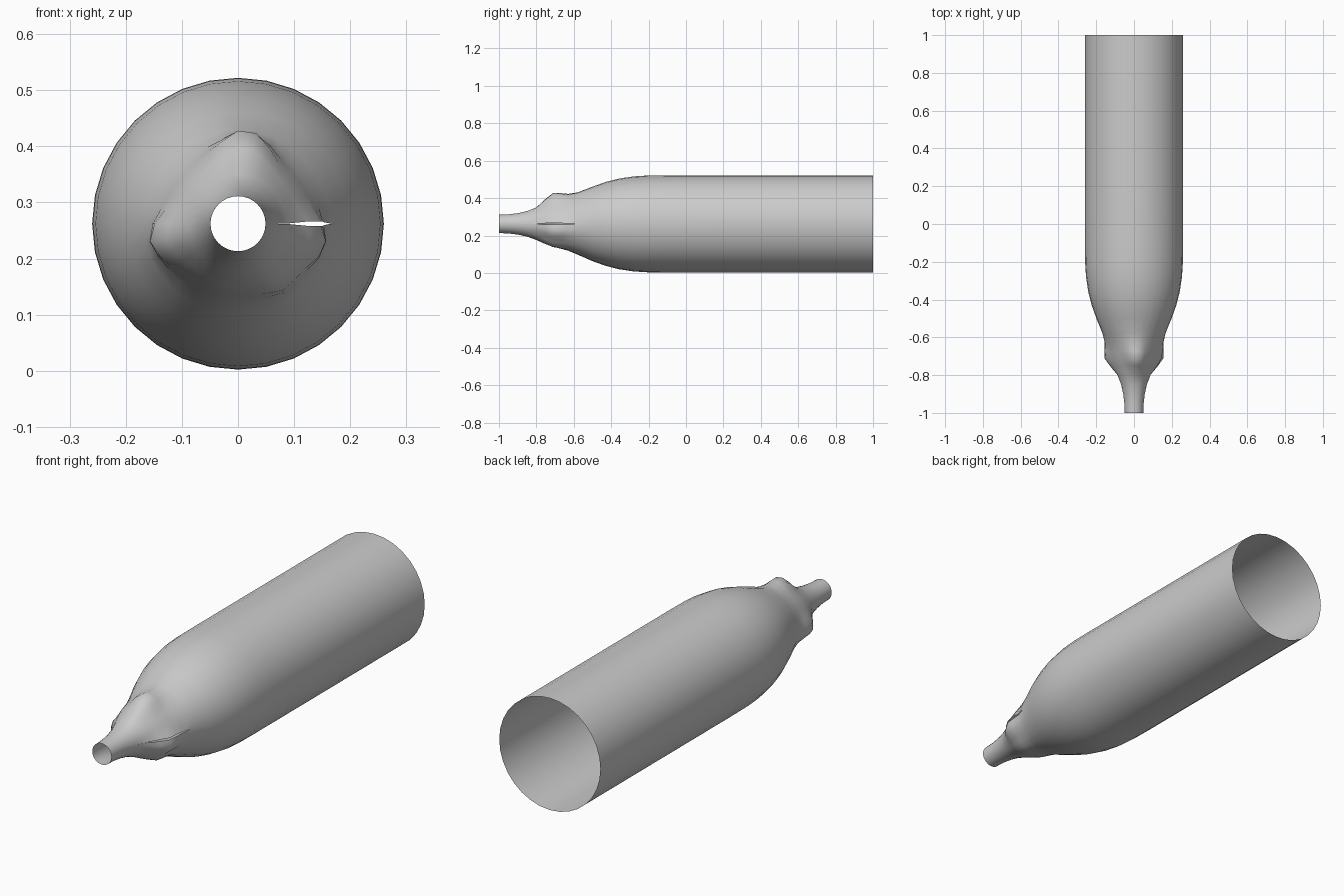
import bpy, bmesh, math

if "Cube" in bpy.data.objects:
    bpy.data.objects.remove(bpy.data.objects["Cube"])

SEGS, CZ = 32, 0.262
# y position, base radius, lump height factor
PROFILE = [(-1.0, .049, 0), (-.95, .051, 0), (-.9, .057, 0), (-.85, .068, 0),
           (-.8, .086, .05), (-.75, .108, .6), (-.71, .122, 1.0), (-.67, .132, .75),
           (-.63, .143, .4), (-.58, .164, .1), (-.5, .199, 0), (-.43, .224, 0),
           (-.36, .242, 0), (-.28, .254, 0), (-.2, .259, 0), (-.1, .26, 0),
           (.2, .26, 0), (.6, .26, 0), (1.0, .26, 0)]
# lumps around the shoulder: angle, angular width, height
LUMPS = [(85, 22, .046), (192, 20, .038), (346, 22, .038), (305, 18, .02)]


def lump(angle):
    total = 0
    for centre, width, height in LUMPS:
        d = (angle - centre + 180) % 360 - 180
        total += height * math.exp(-(d / width) ** 2)
    return total


# Open shell with a seam along +x
bm = bmesh.new()
rows = []
for y, r, k in PROFILE:
    row = []
    gap = .004 * min(1, k * 1.6) if -.8 <= y <= -.6 else 0
    for i in range(SEGS + 1):
        a = 360 * i / SEGS
        rad = r + k * lump(a)
        t = math.radians(a)
        dz = gap if i == 0 else -gap if i == SEGS else 0
        row.append(bm.verts.new((rad * math.cos(t), y, CZ + rad * math.sin(t) + dz)))
    rows.append(row)
for a, b in zip(rows, rows[1:]):
    for i in range(SEGS):
        bm.faces.new((a[i], a[i + 1], b[i + 1], b[i]))

# Close the seam everywhere except at the small slit
bmesh.ops.remove_doubles(bm, verts=bm.verts, dist=.0001)
bmesh.ops.recalc_face_normals(bm, faces=bm.faces)
if sum(f.normal.dot(f.calc_center_median() - f.calc_center_median().project((0, 1, 0))) for f in bm.faces
       if f.calc_center_median().z > CZ) < 0:
    bmesh.ops.reverse_faces(bm, faces=bm.faces)
for f in bm.faces:
    f.smooth = True

mesh = bpy.data.meshes.new("tube_shell")
bm.to_mesh(mesh)
bm.free()
shell = bpy.data.objects.new("tube_shell", mesh)
bpy.context.collection.objects.link(shell)
